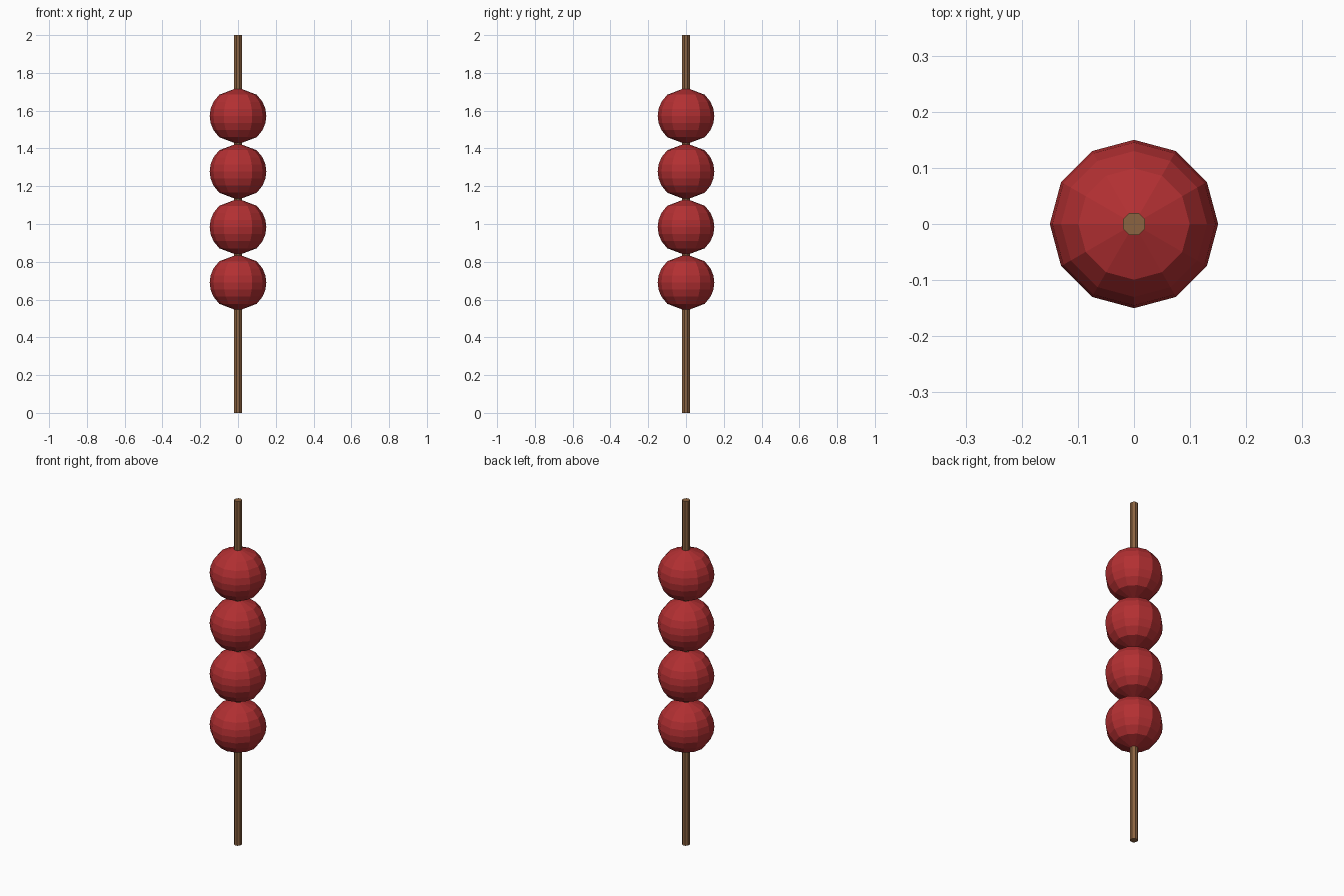
import bpy
import bmesh
import math

BALL_RADIUS = 0.15
BALL_SIDES = 12
BALL_BANDS = 8
BALL_SPACING = 0.294
LOWEST_BALL = 0.69
STICK_SIDES = 8
STICK_RADIUS = 0.0215

default = bpy.data.objects.get("Cube")
if default:
    bpy.data.objects.remove(default, do_unlink=True)


def make_material(name, color):
    mat = bpy.data.materials.new(name)
    mat.use_nodes = True
    mat.diffuse_color = color
    bsdf = next(n for n in mat.node_tree.nodes if n.type == "BSDF_PRINCIPLED")
    bsdf.inputs["Base Color"].default_value = color
    return mat


def lathe(name, profile, sides, turn, mat):
    """Revolve (radius, height) points about z; zero radius makes a pole."""
    bm = bmesh.new()
    rings = []
    for r, z in profile:
        if r < 1e-5:
            rings.append([bm.verts.new((0, 0, z))] * sides)
            continue
        angles = [turn + 2 * math.pi * i / sides for i in range(sides)]
        rings.append([bm.verts.new((r * math.cos(a), r * math.sin(a), z)) for a in angles])
    for low, high in zip(rings, rings[1:]):
        for i in range(sides):
            j = (i + 1) % sides
            corners = dict.fromkeys((low[i], low[j], high[j], high[i]))
            bm.faces.new(list(corners))
    # Close open ends
    for ring in (rings[0], rings[-1]):
        if ring[0] is not ring[1]:
            bm.faces.new(ring)
    bmesh.ops.recalc_face_normals(bm, faces=bm.faces[:])
    mesh = bpy.data.meshes.new(name)
    bm.to_mesh(mesh)
    bm.free()
    mesh.materials.append(mat)
    obj = bpy.data.objects.new(name, mesh)
    bpy.context.collection.objects.link(obj)
    return obj


red = make_material("candy_red", (0.45, 0.029, 0.032, 1))
wood = make_material("stick_wood", (0.26, 0.125, 0.052, 1))

# Wooden skewer
lathe("stick", [(STICK_RADIUS, 0), (STICK_RADIUS, 2)],
      STICK_SIDES, math.pi / STICK_SIDES, wood)

# Faceted balls, with bands of equal height
ball_profile = []
for k in range(BALL_BANDS + 1):
    h = 2 * k / BALL_BANDS - 1
    ball_profile.append((BALL_RADIUS * math.sqrt(1 - h * h), BALL_RADIUS * h))

for n in range(4):
    ball = lathe(f"ball_{n + 1}", ball_profile, BALL_SIDES, 0, red)
    ball.location.z = LOWEST_BALL + n * BALL_SPACING
